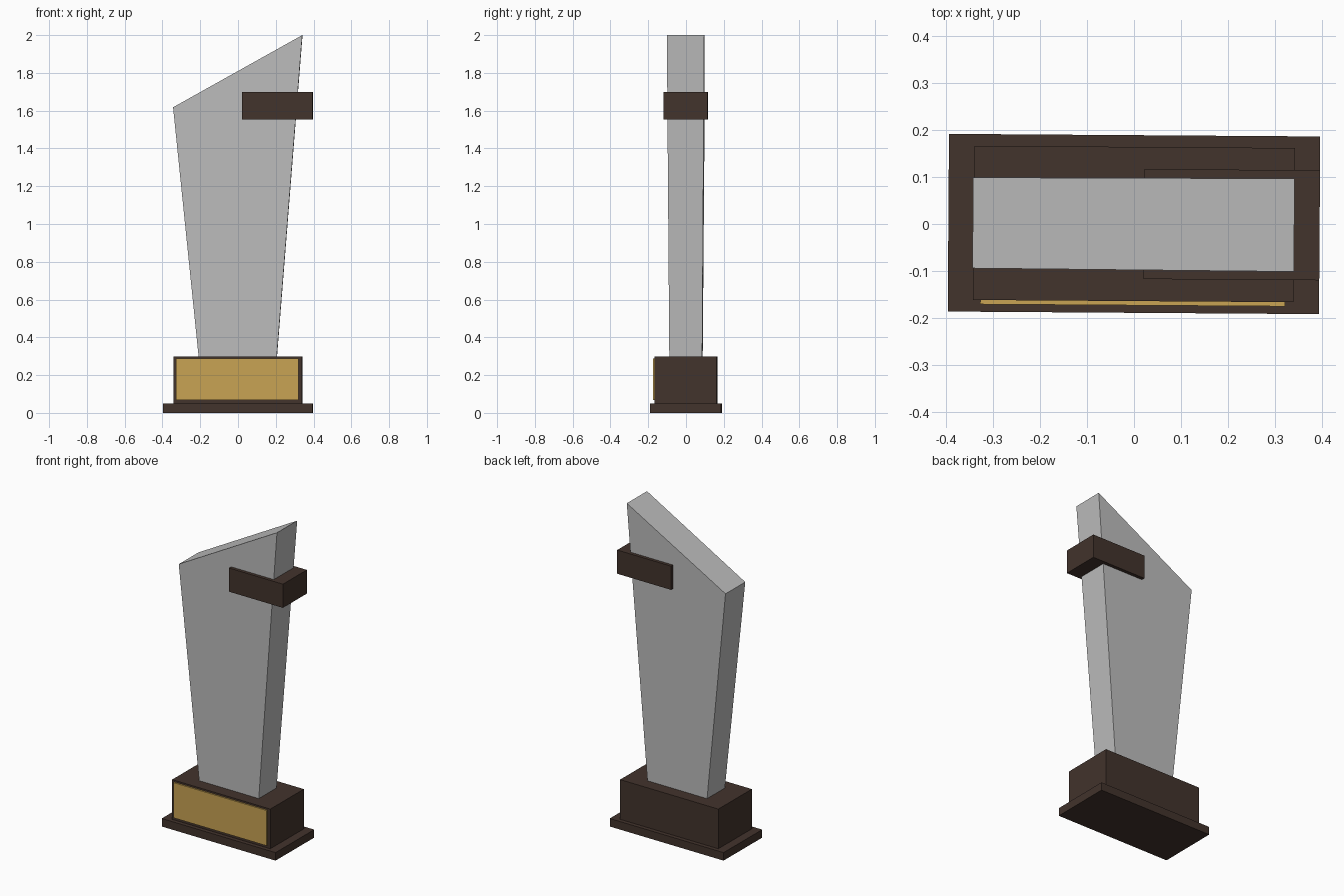
import bpy, math
from mathutils import Matrix

if "Cube" in bpy.data.objects:
    bpy.data.objects.remove(bpy.data.objects["Cube"])

# The whole trophy is turned very slightly about z
TURN = Matrix.Rotation(math.radians(-0.4), 4, 'Z')


def material(name, rgb):
    m = bpy.data.materials.new(name)
    m.diffuse_color = (*rgb, 1)
    m.use_nodes = True
    m.node_tree.nodes["Principled BSDF"].inputs["Base Color"].default_value = m.diffuse_color
    return m


brown = material("dark_brown", (0.0545, 0.0331, 0.0252))
gold = material("gold", (0.578, 0.366, 0.0865))
grey = material("light_grey", (0.509, 0.509, 0.509))


def prism(name, mat, outline):
    """Solid from an x-z outline of (x, z, half depth), counter-clockwise seen from the front."""
    n = len(outline)
    verts = [(x, s * d, z) for s in (-1, 1) for x, z, d in outline]
    faces = [tuple(range(n)), tuple(reversed(range(n, 2 * n)))]
    faces += [((i + 1) % n, i, i + n, (i + 1) % n + n) for i in range(n)]
    me = bpy.data.meshes.new(name)
    me.from_pydata(verts, [], faces)
    me.materials.append(mat)
    ob = bpy.data.objects.new(name, me)
    bpy.context.collection.objects.link(ob)
    ob.matrix_world = TURN
    return ob


def box(name, mat, x0, x1, z0, z1, d, y=0):
    ob = prism(name, mat, [(x0, z0, d), (x1, z0, d), (x1, z1, d), (x0, z1, d)])
    ob.matrix_world = TURN @ Matrix.Translation((0, y, 0))


# Base
box("base_foot", brown, -0.395, 0.395, 0, 0.05, 0.189)
box("base_block", brown, -0.341, 0.341, 0.05, 0.298, 0.164)
box("name_plate", gold, -0.326, 0.322, 0.067, 0.287, 0.0045, y=-0.1685)

# Tapered slab with a slanted top
prism("slab", grey, [(-0.208, 0.298, 0.087), (0.206, 0.298, 0.087),
                     (0.341, 2.0, 0.099), (-0.343, 1.618, 0.0965)])

# Band wrapped round the right edge
box("side_band", brown, 0.021, 0.395, 1.552, 1.70, 0.117)
